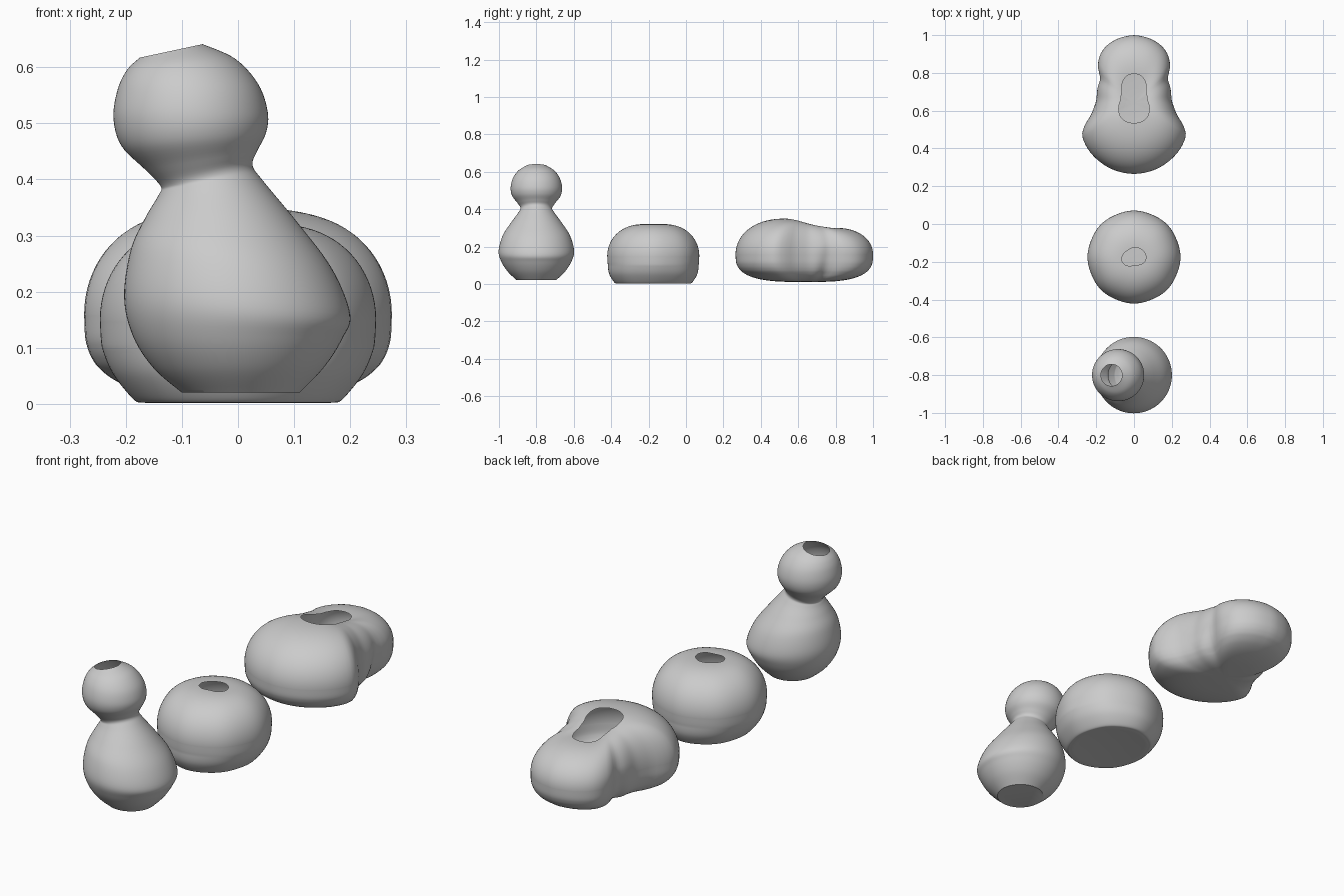
import bpy, bmesh
from math import sin, cos, pi, radians, exp
from mathutils import Vector

if "Cube" in bpy.data.objects:
    bpy.data.objects.remove(bpy.data.objects["Cube"])

N = 96


def curve(keys, t):
    """Smooth (Catmull-Rom) lookup in a list of tuples; t runs 0..len-1."""
    i = min(int(t), len(keys) - 2)
    u = t - i
    p = [keys[max(0, min(len(keys) - 1, i + k))] for k in (-1, 0, 1, 2)]
    return [0.5 * (2 * b + (c - a) * u + (2 * a - 5 * b + 4 * c - d) * u * u
                   + (3 * b - a - 3 * c + d) * u ** 3) for a, b, c, d in zip(*p)]


def polar(points):
    """Radius by angle (degrees from +y, mirrored left/right) from key points."""
    table = [curve(points, k * (len(points) - 1) / 400) for k in range(401)]

    def radius(deg):
        deg = abs((deg + 180) % 360 - 180)
        for (a0, r0), (a1, r1) in zip(table, table[1:]):
            if a1 >= deg:
                return r0 + (r1 - r0) * (deg - a0) / max(a1 - a0, 1e-6)
        return table[-1][1]
    return radius


def loft(name, rings, cap_point=None):
    """Skin a stack of rings; close the last one at a point or with a flat face."""
    bm = bmesh.new()
    loops = [[bm.verts.new(p) for p in ring] for ring in rings]
    for a, b in zip(loops, loops[1:]):
        for i in range(N):
            j = (i + 1) % N
            bm.faces.new((a[i], a[j], b[j], b[i]))
    if cap_point:
        c = bm.verts.new(cap_point)
        for i in range(N):
            bm.faces.new((loops[-1][i], loops[-1][(i + 1) % N], c))
    else:
        bm.faces.new(loops[-1])
    bmesh.ops.recalc_face_normals(bm, faces=bm.faces)
    mesh = bpy.data.meshes.new(name)
    bm.to_mesh(mesh)
    bm.free()
    ob = bpy.data.objects.new(name, mesh)
    bpy.context.collection.objects.link(ob)
    bpy.ops.object.select_all(action='DESELECT')
    ob.select_set(True)
    bpy.context.view_layer.objects.active = ob
    bpy.ops.object.shade_smooth_by_angle(angle=radians(40))
    return ob


def squash(name, cy, outline, hole, top, mid, lower, cap_z, dent=None):
    """Hollow body: from the hole rim out to the outline, then under to the base."""
    levels = [('top', sin(k / 20 * pi / 2)) for k in range(21)]
    levels += [('low', curve(lower, k / 8)) for k in range(1, 8 * (len(lower) - 1) + 1)]
    rings = []
    for kind, v in levels:
        ring = []
        for i in range(N):
            deg = 360 * i / N
            a = radians(deg)
            big, small = outline(deg), hole(deg)
            if kind == 'top':
                r = small + (big - small) * v
                rim = top(cy + small * cos(a))
                z = mid + (rim - mid) * max(0, 1 - v ** 2.3) ** 0.5
            else:
                r, z = big * v[0], v[1]
            if dent:
                r *= dent(deg, z)
            ring.append(Vector((r * sin(a), cy + r * cos(a), z)))
        rings.append(ring)
    return loft(name, rings, (0, cy, cap_z))


# Bottle gourd: left/right silhouette pairs (lx, lz, rx, rz), open top to flat base
pairs = [(-.175, .617, -.063, .641), (-.197, .596, -.005, .615), (-.214, .562, .036, .57),
         (-.222, .51, .053, .52), (-.208, .46, .05, .483), (-.165, .417, .034, .45),
         (-.138, .388, .026, .425), (-.141, .373, .045, .397), (-.165, .332, .107, .322),
         (-.191, .275, .168, .24), (-.203, .19, .2, .16), (-.187, .12, .187, .118),
         (-.15, .063, .155, .067), (-.1, .02, .11, .02)]
gourd = []
for k in range(6 * (len(pairs) - 1) + 1):
    lx, lz, rx, rz = curve(pairs, k / 6)
    centre = Vector(((lx + rx) / 2, -.8, (lz + rz) / 2))
    half = Vector(((rx - lx) / 2, 0, (rz - lz) / 2))
    depth = Vector((0, half.length, 0))
    gourd.append([centre + half * sin(2 * pi * i / N) + depth * cos(2 * pi * i / N)
                  for i in range(N)])
loft("bottle_gourd", gourd)

# Round pumpkin with small irregular opening, base slightly longer front to back
squash("round_pumpkin", -.175,
       lambda d: .245 + .0012 * cos(radians(8 * d)),
       lambda d: .055 + .009 * cos(radians(2 * (d - 78))) + .003 * cos(radians(3 * d)),
       lambda y: .32, .15,
       [(1, .15), (.985, .1), (.93, .053), (.8, .008), (.72, .002), (.6, .003)], .012,
       lambda d, z: 1 + .06 * cos(radians(2 * d)) * max(0, 1 - z / .1))

# Long waisted squash, large front lobe and smaller back lobe
outline = polar([(0, .36), (16, .35), (31, .325), (44, .279), (54, .232), (73, .206),
                 (88, .202), (104, .232), (114, .284), (121, .32), (133, .342),
                 (148, .358), (164, .37), (180, .375)])
opening = polar([(0, .155), (15, .149), (29, .125), (47, .088), (74, .073), (92, .077),
                 (110, .086), (137, .101), (160, .105), (180, .105)])


def ridge(y):
    u = max(0, min(1, (y - .52) / .25))
    return .35 - .05 * u * u * (3 - 2 * u)


def waist(deg, z):
    d = abs((deg + 180) % 360 - 180)
    depth = max(0, min(1, (.2 - z) / .15))
    return 1 - .13 * depth * exp(-((d - 56) / 13) ** 2) \
        - .03 * exp(-((d - 55) / 7) ** 2) * max(0, 1 - abs(z - .2) / .12)


under = [(f, .16 - .15 * (1 - f ** 3) ** (1 / 3))
         for f in (1, .995, .98, .95, .9, .8, .65, .45, .2)]
squash("long_squash", .64, outline, opening, ridge, .16, under, .01, waist)
